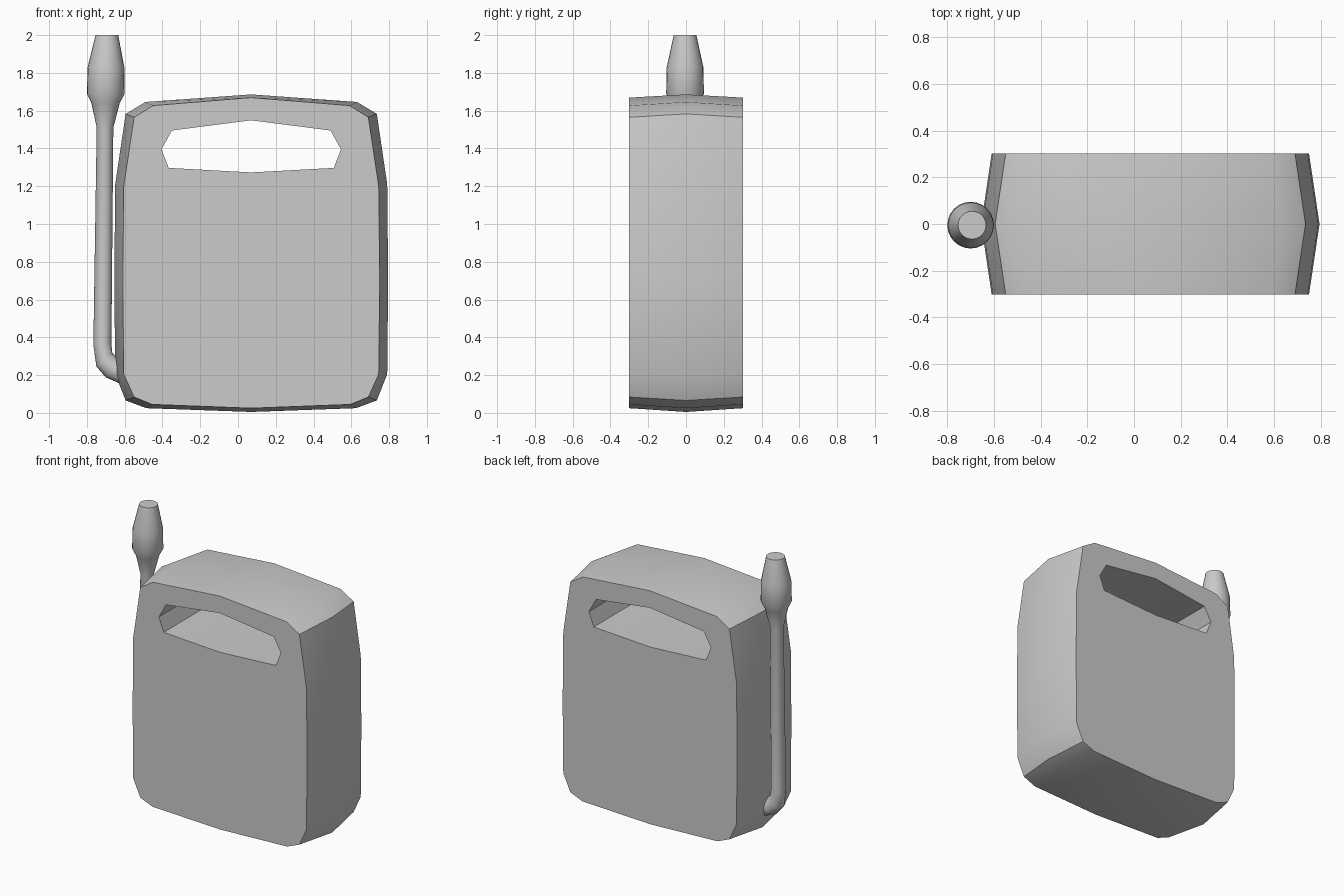
import bpy, bmesh, math
from mathutils import Vector

if "Cube" in bpy.data.objects:
    bpy.data.objects.remove(bpy.data.objects["Cube"])


def finish(name, bm, location=(0, 0, 0)):
    bmesh.ops.recalc_face_normals(bm, faces=bm.faces)
    me = bpy.data.meshes.new(name)
    bm.to_mesh(me)
    bm.free()
    ob = bpy.data.objects.new(name, me)
    ob.location = location
    bpy.context.collection.objects.link(ob)
    return ob


def smooth(ob, degrees=30):
    bpy.ops.object.select_all(action='DESELECT')
    ob.select_set(True)
    bpy.context.view_layer.objects.active = ob
    bpy.ops.object.shade_smooth_by_angle(angle=math.radians(degrees))


# Canister body: right half profiles (x from the body's centre, z), top to bottom
CX, D = 0.07, 0.302
middle = [(0, 1.686), (0.56, 1.646), (0.665, 1.583), (0.72, 1.21), (0.725, 0.70),
          (0.72, 0.205), (0.665, 0.066), (0.555, 0.025), (0, 0.005)]
rim = [(0, 1.669), (0.52, 1.627), (0.62, 1.565), (0.675, 1.20), (0.68, 0.70),
       (0.675, 0.205), (0.62, 0.084), (0.525, 0.045), (0, 0.025)]
hole = [(0, 1.549), (0.42, 1.495), (0.475, 1.395), (0.437, 1.297), (0, 1.273)]

bm = bmesh.new()


def row(profile, y):
    return [bm.verts.new((x, y, z)) for x, z in profile]


def strip(a, b):
    for i in range(len(a) - 1):
        bm.faces.new((a[i], a[i + 1], b[i + 1], b[i]))


front, centre, back = row(rim, -D), row(middle, 0), row(rim, D)
hole_front, hole_back = row(hole, -D), row(hole, D)
strip(front, centre)
strip(centre, back)
strip(hole_back, hole_front)
bm.faces.new(front + hole_front[::-1])
bm.faces.new(back[::-1] + hole_back)
body = finish("canister_body", bm, (CX, 0, 0))
mirror = body.modifiers.new("mirror", 'MIRROR')
mirror.use_clip = True
smooth(body)

# Spout: round sections (x, z, radius, tilt) from the tip down to the elbow
sections = [(-0.694, 2.0, 0.06, 0), (-0.699, 1.83, 0.097, 0), (-0.70, 1.69, 0.10, 0),
            (-0.701, 1.64, 0.075, 0), (-0.704, 1.51, 0.044, 0), (-0.718, 0.365, 0.048, 0.1),
            (-0.708, 0.283, 0.056, 0.73), (-0.667, 0.236, 0.058, 0.98),
            (-0.57, 0.195, 0.058, 1.17)]
SIDES = 24
bm = bmesh.new()
rings = []
for x, z, r, tilt in sections:
    across = Vector((math.cos(tilt), 0, math.sin(tilt)))
    ring = []
    for i in range(SIDES):
        a = math.tau * i / SIDES
        ring.append(bm.verts.new(Vector((x, -0.005, z)) + across * (r * math.cos(a))
                                 + Vector((0, r * math.sin(a), 0))))
    rings.append(ring)
for a, b in zip(rings, rings[1:]):
    for i in range(SIDES):
        j = (i + 1) % SIDES
        bm.faces.new((a[i], a[j], b[j], b[i]))
bm.faces.new(rings[0])
bm.faces.new(rings[-1])
smooth(finish("spout", bm))
